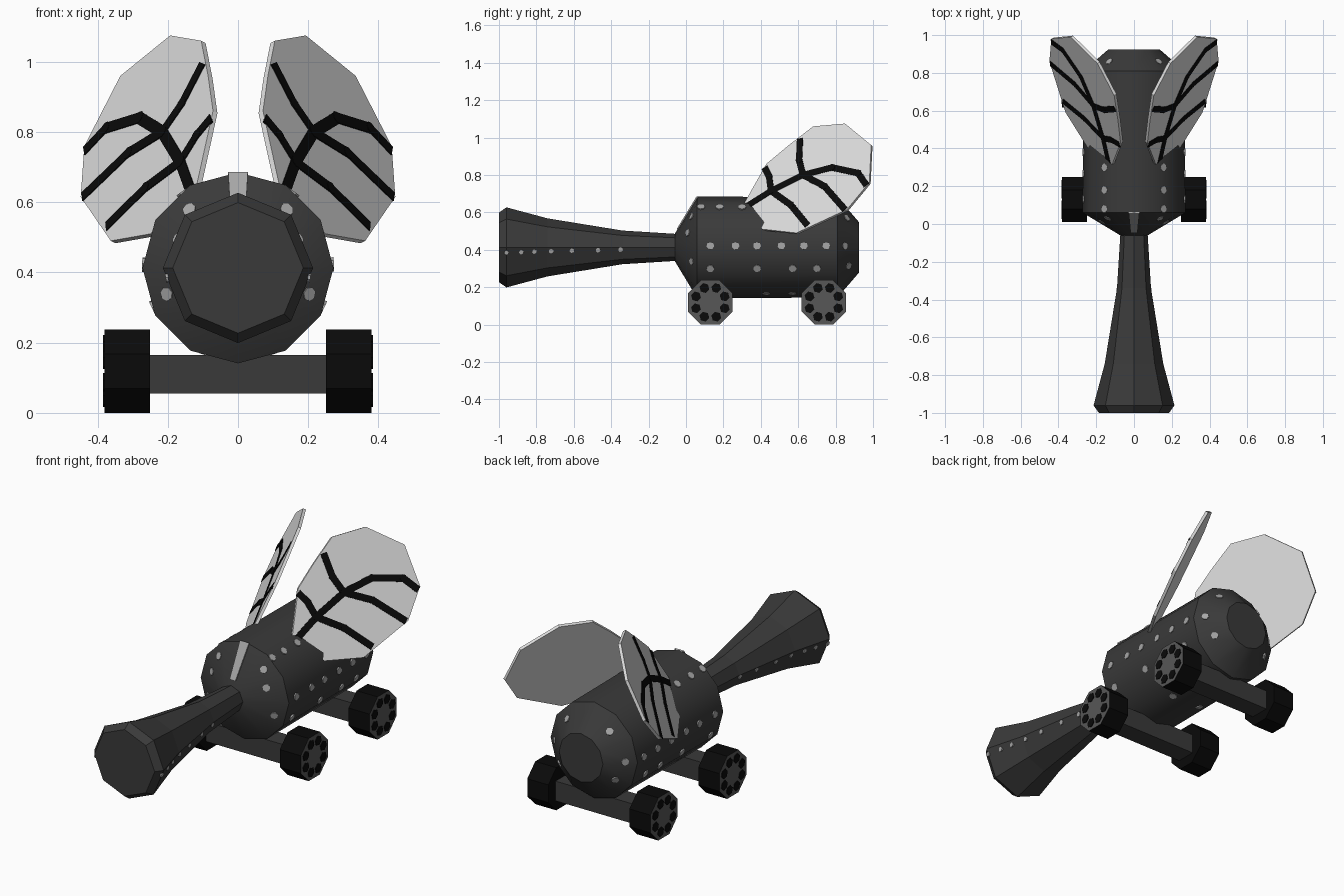
import bpy, bmesh, math
from mathutils import Vector
from mathutils.bvhtree import BVHTree

if "Cube" in bpy.data.objects:
    bpy.data.objects.remove(bpy.data.objects["Cube"])


def mat(name, v):
    m = bpy.data.materials.new(name)
    m.diffuse_color = (v, v, v, 1)
    m.use_nodes = True
    m.node_tree.nodes["Principled BSDF"].inputs["Base Color"].default_value = m.diffuse_color
    return m


GREY = mat("charcoal", 0.042)
BLACK = mat("black", 0.003)
HUB = mat("hub grey", 0.095)
SPOT = mat("spot grey", 0.38)
WING = mat("wing pale", 0.72)


def finish(bm, name, *mats, smooth=None, fix=True):
    if fix:
        bmesh.ops.recalc_face_normals(bm, faces=bm.faces[:])
    me = bpy.data.meshes.new(name)
    bm.to_mesh(me)
    bm.free()
    ob = bpy.data.objects.new(name, me)
    bpy.context.collection.objects.link(ob)
    for m in mats:
        me.materials.append(m)
    if smooth:
        bpy.ops.object.select_all(action='DESELECT')
        ob.select_set(True)
        bpy.context.view_layer.objects.active = ob
        bpy.ops.object.shade_smooth_by_angle(angle=math.radians(smooth))
    return ob


def lathe(profile, sides, zc):
    """Rings of (y, radius) around a lengthwise axis, closed at both ends."""
    bm = bmesh.new()
    rings = [[bm.verts.new((r * math.sin(a), y, zc + r * math.cos(a)))
              for a in (2 * math.pi * i / sides for i in range(sides))]
             for y, r in profile]
    for p, q in zip(rings, rings[1:]):
        for i in range(sides):
            j = (i + 1) % sides
            bm.faces.new((p[i], p[j], q[j], q[i]))
    bm.faces.new(rings[0])
    bm.faces.new(rings[-1])
    bmesh.ops.recalc_face_normals(bm, faces=bm.faces[:])
    return bm


def plate(bm, pts, n, t=0.004):
    """Thin raised plate from a flat outline."""
    n = Vector(n).normalized() * t
    lo = [bm.verts.new(Vector(p) - n) for p in pts]
    hi = [bm.verts.new(Vector(p) + n) for p in pts]
    bm.faces.new(hi)
    bm.faces.new(lo[::-1])
    for i in range(len(pts)):
        j = (i + 1) % len(pts)
        bm.faces.new((lo[i], lo[j], hi[j], hi[i]))


def disc(bm, c, n, r, sides=7):
    n = Vector(n).normalized()
    u = n.orthogonal().normalized()
    v = n.cross(u)
    plate(bm, [Vector(c) + r * (u * math.cos(a) + v * math.sin(a))
               for a in (2 * math.pi * i / sides for i in range(sides))], n)


ZC = 0.413

# barrel body and flared trumpet nose
body = lathe([(-0.06, 0.073), (0.06, 0.272), (0.81, 0.268), (0.925, 0.135)], 12, ZC)
body_tree = BVHTree.FromBMesh(body)
finish(body, "body", GREY, smooth=35)
nose = lathe([(-1.0, 0.186), (-0.96, 0.214), (-0.74, 0.155), (-0.34, 0.09), (-0.05, 0.072)], 8, ZC)
nose_tree = BVHTree.FromBMesh(nose)
finish(nose, "trumpet_nose", GREY)

# pale spots, dropped on to the surface
spots = bmesh.new()


def spot(tree, y, deg, r, slope=0.0):
    """deg is measured up from the side, slope tilts toward +y."""
    a, s = math.radians(deg), math.radians(slope)
    for side in (1, -1):
        radial = Vector((side * math.cos(a), 0, math.sin(a)))
        n = radial * math.cos(s) + Vector((0, math.sin(s), 0))
        hit = tree.ray_cast(Vector((0, y, ZC)) + radial, -radial)[0]
        if hit:
            disc(spots, hit, n, r)


for deg, ys in ((54, (0.08, 0.18, 0.30)),
                (2, (0.13, 0.265, 0.38, 0.51, 0.63, 0.75)),
                (-25, (0.13, 0.38, 0.57, 0.70)),
                (-70, (0.43, 0.57, 0.72))):
    for y in ys:
        spot(body_tree, y, deg, 0.021)
for y, deg in ((0.03, -20), (0.01, 25), (0.03, 50)):
    spot(body_tree, y, deg, 0.02, -58)
for y, deg in ((0.85, 2), (0.86, 50), (0.87, -30)):
    spot(body_tree, y, deg, 0.02, 41)
for y in (-0.96, -0.88, -0.81, -0.72, -0.61, -0.47, -0.35):
    spot(nose_tree, y, -8, 0.013)
finish(spots, "spots", SPOT)

# pale stripe down the top of the front cone
stripe = bmesh.new()
plate(stripe, [(-0.018, -0.045, ZC + 0.098), (0.018, -0.045, ZC + 0.098),
               (0.028, 0.06, ZC + 0.271), (-0.028, 0.06, ZC + 0.271)], (0, -0.85, 0.52))
finish(stripe, "front_stripe", SPOT)

# axles and octagonal wheels
for label, y in (("front", 0.13), ("rear", 0.737)):
    bm = bmesh.new()
    bmesh.ops.create_cube(bm, size=1)
    for v in bm.verts:
        v.co = (v.co.x * 0.52, y + v.co.y * 0.11, 0.11 + v.co.z * 0.11)
    finish(bm, label + "_axle", GREY)
    for s, side in ((1, "right"), (-1, "left")):
        bm = bmesh.new()
        R = 0.119 / math.cos(math.pi / 8)
        ring = [[bm.verts.new((s * x, y + R * math.cos(a), 0.119 + R * math.sin(a)))
                 for a in ((i + 0.5) * math.pi / 4 for i in range(8))] for x in (0.25, 0.38)]
        for i in range(8):
            j = (i + 1) % 8
            bm.faces.new((ring[0][i], ring[0][j], ring[1][j], ring[1][i]))
        bm.faces.new(ring[0])
        bm.faces.new(ring[1]).material_index = 1
        finish(bm, f"{label}_{side}_wheel", BLACK, HUB)
        # dark blotches round the hub
        bm = bmesh.new()
        for i in range(8):
            a = (i + 0.5) * math.pi / 4
            disc(bm, (s * 0.38, y + 0.083 * math.cos(a), 0.119 + 0.083 * math.sin(a)),
                 (s, 0, 0), 0.027, 6)
        finish(bm, f"{label}_{side}_wheel_marks", BLACK)

# wings: flat outline in (y, z) laid on a tilted plane
N = Vector((0.787, -0.447, 0.426)).normalized()
A = Vector((0.195, 0.85, 1.072))
OUTLINE = [(0.30, 0.63), (0.43, 0.86), (0.55, 0.96), (0.68, 1.06), (0.85, 1.075), (0.99, 0.96),
           (0.98, 0.76), (0.86, 0.615), (0.59, 0.49), (0.41, 0.51)]
VEINS = [[(0.32, 0.63), (0.455, 0.715), (0.626, 0.80), (0.78, 0.84), (0.92, 0.81), (0.965, 0.745)],
         [(0.455, 0.715), (0.445, 0.79), (0.42, 0.84)],
         [(0.626, 0.80), (0.605, 0.88), (0.61, 0.995)],
         [(0.626, 0.80), (0.74, 0.74), (0.85, 0.615)],
         [(0.455, 0.715), (0.56, 0.64), (0.65, 0.53)]]


def on_plane(y, z, s, lift=0.0):
    x = A.x - (N.y * (y - A.y) + N.z * (z - A.z)) / N.x
    p = Vector((x, y, z)) + N * lift
    return Vector((s * p.x, p.y, p.z))


for s, side in ((1, "right"), (-1, "left")):
    n = Vector((s * N.x, N.y, N.z))
    bm = bmesh.new()
    plate(bm, [on_plane(y, z, s, -0.008) for y, z in OUTLINE], n, 0.008)
    finish(bm, side + "_wing", WING)
    bm = bmesh.new()
    for vein in VEINS:
        pts = [on_plane(y, z, s) for y, z in vein]
        for p, q in zip(pts, pts[1:]):
            d = (q - p).normalized()
            w = d.cross(n) * 0.018
            plate(bm, [p - w, p + w, q + w, q - w], n, 0.003)
        for p in pts[1:-1]:
            disc(bm, p, n, 0.02, 8)
    finish(bm, side + "_wing_veins", BLACK)
